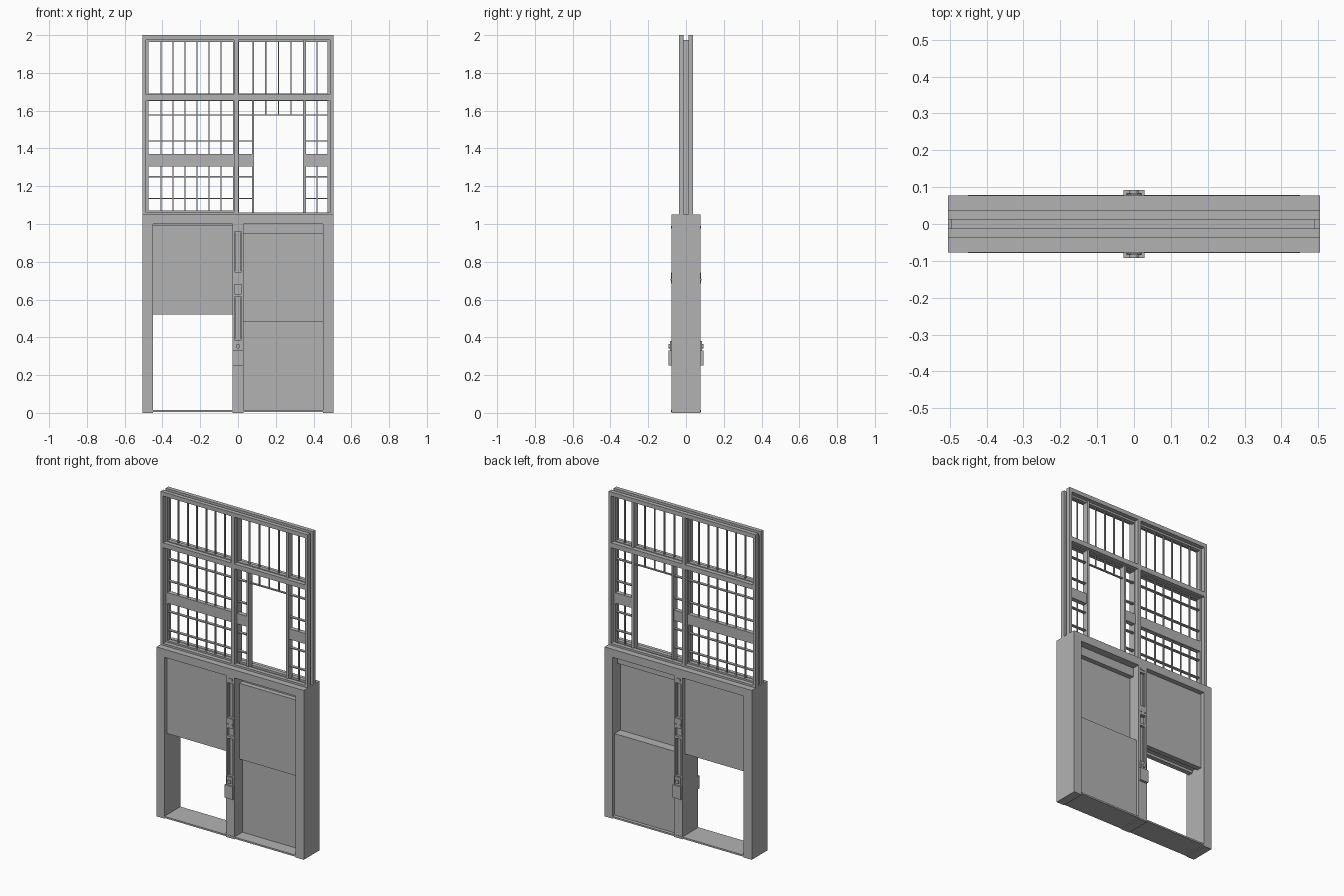
import bpy
import bmesh
from mathutils import Matrix, Vector

old = bpy.data.objects.get("Cube")
if old:
    bpy.data.objects.remove(old, do_unlink=True)

grey = bpy.data.materials.new("plain grey")
grey.diffuse_color = (0.45, 0.45, 0.45, 1)
grey.use_nodes = True
grey.node_tree.nodes["Principled BSDF"].inputs["Base Color"].default_value = grey.diffuse_color


def add_boxes(bm, boxes):
    """Each box is (x range, y range, z range)."""
    for box in boxes:
        lo = Vector([r[0] for r in box])
        hi = Vector([r[1] for r in box])
        place = Matrix.Translation((lo + hi) / 2) @ Matrix.Diagonal((hi - lo).to_4d())
        bmesh.ops.create_cube(bm, size=1, matrix=place)


def part(name, *boxes, screws=()):
    bm = bmesh.new()
    add_boxes(bm, boxes)
    for x, y, z, r in screws:
        place = Matrix.Translation((x, y, z)) @ Matrix.Rotation(1.5708, 4, 'X')
        bmesh.ops.create_cone(bm, cap_ends=True, segments=12, radius1=r, radius2=r,
                              depth=0.012, matrix=place)
    mesh = bpy.data.meshes.new(name)
    bm.to_mesh(mesh)
    bm.free()
    mesh.materials.append(grey)
    obj = bpy.data.objects.new(name, mesh)
    bpy.context.collection.objects.link(obj)
    return obj


def around(c, w):
    return (c - w / 2, c + w / 2)


# Lower surround: legs, header and thin sill
EDGE, JAMB, POST = 0.505, 0.45, 0.03
DEPTH = (-0.077, 0.077)
HEAD, TOP = 1.0, 1.05
part("left_leg", ((JAMB, EDGE), DEPTH, (0, HEAD)))
part("right_leg", ((-EDGE, -JAMB), DEPTH, (0, HEAD)))
part("header", ((-EDGE, EDGE), DEPTH, (HEAD, TOP)))
part("sill", ((-JAMB, JAMB), (-0.079, 0.079), (0.005, 0.015)))

# Centre post with shallow slots between side strips
SLOT = 0.018
part("post_core", (around(0, 2 * SLOT), (-0.062, 0.062), (0.3, HEAD)))
part("post_foot", ((-POST, POST), DEPTH, (0, 0.385)))
for s, name in ((1, "left"), (-1, "right")):
    part("post_strip_" + name,
         (sorted((s * SLOT, s * POST)), DEPTH, (0.385, HEAD)))
part("post_fills", *[(around(0, 2 * SLOT), DEPTH, z) for z in
                     ((0.615, 0.63), (0.68, 0.745), (0.96, HEAD))])

# Post hardware, the same on both faces
for s, name in ((-1, "front"), (1, "back")):
    def out(a, b):
        return sorted((s * a, s * b))
    part("lock_box_" + name,
         ((-0.028, 0.028), out(0.077, 0.092), (0.25, 0.33)))
    part("lock_neck_" + name,
         ((-0.02, 0.02), out(0.077, 0.084), (0.33, 0.38)),
         screws=[(0, s * 0.086, 0.352, 0.012)])
    part("latch_plate_" + name,
         (around(0, 0.044), out(0.077, 0.08), (0.685, 0.742)),
         (around(0, 0.03), out(0.077, 0.08), (0.975, 0.99)),
         screws=[(x, s * 0.077, 0.705, 0.005) for x in (-0.014, 0.014)])
    # slim inner guides within the long slots
    part("slot_guides_" + name,
         *[(around(x, 0.004), out(0.062, 0.07), z)
           for x in (-0.012, 0.012) for z in ((0.39, 0.61), (0.75, 0.955))])

# Raised sliding panels on one side, overlapped panels on the other
RIGHT, LEFT = (-JAMB, -POST), (POST, JAMB)
part("raised_front_panel", (RIGHT, (-0.055, -0.025), (0.52, 0.996)))
part("raised_back_panel", (RIGHT, (0.02, 0.052), (0.52, 0.996)))
part("raised_panel_core", (RIGHT, (-0.025, 0.02), (0.535, HEAD)))
part("closed_upper_panel", (LEFT, (-0.03, 0), (0.48, 0.95)))
part("closed_lower_panel", (LEFT, (0, 0.058), (0.015, 0.52)))
part("closed_top_bar", (LEFT, (0, 0.03), (0.945, HEAD)))

# Upper frame: front and back layers with an inset web between
FRAME_TOP = 2.0
MID = (1.655, 1.685)
for s, name in ((-1, "front"), (1, "back")):
    y = sorted((s * 0.012, s * 0.038))
    part("upper_frame_" + name,
         ((-EDGE, 0.018 - EDGE), y, (TOP, FRAME_TOP)),
         ((EDGE - 0.018, EDGE), y, (TOP, FRAME_TOP)),
         ((-EDGE, EDGE), y, (1.975, FRAME_TOP)),
         ((-EDGE, EDGE), y, MID),
         ((-EDGE, EDGE), y, (TOP, 1.062)),
         ((-0.02, 0.002), y, (TOP, FRAME_TOP)))
WEB = (-0.012, 0.012)
part("upper_web",
     ((-0.495, -0.475), WEB, (TOP, 1.97)),
     ((0.475, 0.49), WEB, (TOP, 1.97)),
     ((-0.495, 0.49), WEB, (1.963, 1.975)),
     ((-0.495, 0.49), WEB, (1.65, 1.69)),
     ((-0.495, 0), WEB, (TOP, 1.072)),
     ((-0.026, 0.005), WEB, (TOP, 1.97)))

# Stiles beside the window gap
GAP = (0.08, 0.352)
part("gap_stiles",
     (around(GAP[0], 0.012), (-0.02, 0.02), (TOP, MID[0])),
     (around(GAP[1], 0.016), (-0.02, 0.02), (TOP, 1.975)))

# Boards and horizontal rods across each pane
PANES = ((-0.48, -0.02), (0, GAP[0]), (GAP[1], 0.48))
part("rail_boards", *[(x, (-0.014, 0.014), (1.305, 1.37)) for x in PANES])
part("cross_rods", *[(x, (-0.009, 0.009), around(z, 0.006))
                     for x in PANES for z in (1.577, 1.44, 1.25, 1.135)])
part("gap_top_rod", (GAP, (-0.006, 0.006), around(1.577, 0.006)))

# Evenly spaced upright rods
STEP = 0.0635


def rod(x, z):
    return (around(x, 0.007), (-0.004, 0.004), z)


UPPER, LOWER = (1.685, 1.965), (1.06, 1.655)
part("right_upright_rods", *[rod(-0.09 - i * STEP, z)
                             for i in range(6) for z in (UPPER, LOWER)])
LEFT_RODS = [0.08 + i * 0.067 for i in range(4)]
part("left_upright_rods", *[rod(x, UPPER) for x in LEFT_RODS],
     *[rod(x, (1.577, 1.655)) for x in LEFT_RODS[1:]],
     rod(0.418, UPPER), rod(0.418, LOWER))
